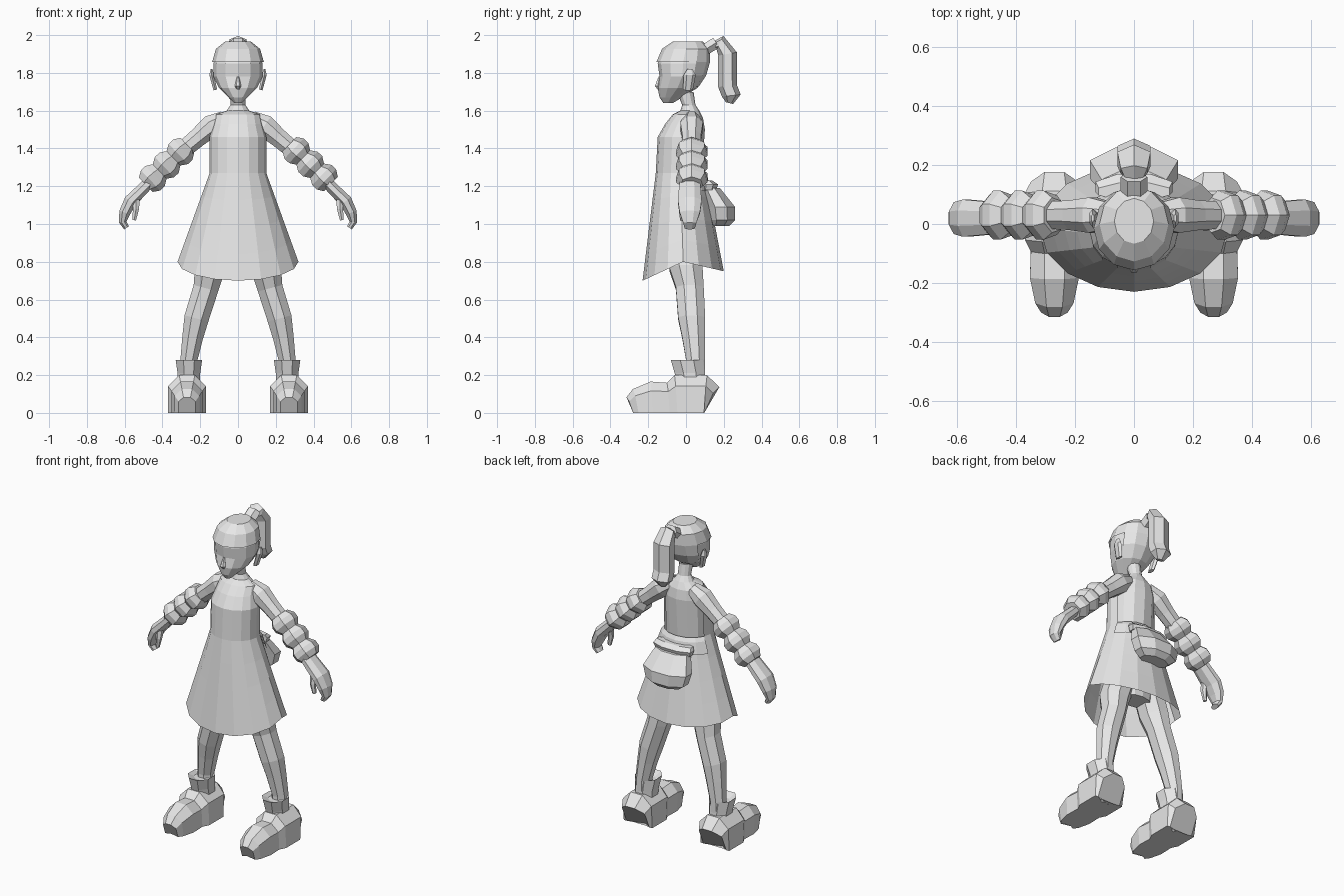
import bpy, bmesh, math
from mathutils import Vector

cube = bpy.data.objects.get("Cube")
if cube:
    bpy.data.objects.remove(cube)

gray = bpy.data.materials.new("light_gray")
gray.use_nodes = True
gray.diffuse_color = (.8, .8, .8, 1)
gray.node_tree.nodes["Principled BSDF"].inputs["Base Color"].default_value = gray.diffuse_color

SIDEWAYS, DEPTH = Vector((1, 0, 0)), Vector((0, 1, 0))


def skin(name, rings, close_start=True, close_end=True, keep=None):
    """Bridge equal rings of points into one flat-shaded object."""
    bm = bmesh.new()
    rows = [[bm.verts.new(point) for point in ring] for ring in rings]
    count = len(rows[0])
    for low, high in zip(rows, rows[1:]):
        for i in range(count):
            j = (i + 1) % count
            face = bm.faces.new((low[i], low[j], high[j], high[i]))
            if keep and not keep(face.calc_center_median()):
                bm.faces.remove(face)
    if close_start:
        bm.faces.new(rows[0])
    if close_end:
        bm.faces.new(rows[-1])
    loose = [vert for vert in bm.verts if not vert.link_faces]
    bmesh.ops.delete(bm, geom=loose, context='VERTS')
    bmesh.ops.recalc_face_normals(bm, faces=bm.faces)
    mesh = bpy.data.meshes.new(name)
    bm.to_mesh(mesh)
    bm.free()
    mesh.materials.append(gray)
    bpy.context.scene.collection.objects.link(bpy.data.objects.new(name, mesh))


def polygon(sides, flat):
    """Unit polygon; flat puts its sides rather than its corners on the axes."""
    half = math.pi / sides if flat else 0
    grow = 1 / math.cos(half)
    angles = [math.tau * i / sides + half for i in range(sides)]
    return [(math.cos(angle) * grow, math.sin(angle) * grow) for angle in angles]


def tube(name, points, across, wide=1, sides=8, flat=True, floor=None):
    """Sweep along a path of (x, y, z, radius), stretched by wide along one axis."""
    path = [Vector(point[:3]) for point in points]
    rings = []
    for k, centre in enumerate(path):
        tangent = path[min(k + 1, len(path) - 1)] - path[max(k - 1, 0)]
        normal = across.cross(tangent).normalized()
        radius = points[k][3]
        ring = [centre + radius * (normal * c + across * wide * s)
                for c, s in polygon(sides, flat)]
        for point in ring:
            if floor and point.z < floor:
                point.z = 0
        rings.append(ring)
    skin(name, rings)


def stack(name, levels, sides=12, x=0, flat=False, dip=None, **options):
    """Level rings of (z, front y, back y, half width)."""
    rings = []
    for z, front, back, width in levels:
        middle, depth = (front + back) / 2, (back - front) / 2
        rings.append([Vector((x + width * c, middle + depth * s, z + (dip(z, s) if dip else 0)))
                      for c, s in polygon(sides, flat)])
    skin(name, rings, **options)


# Head, with a hair cap grown from its upper levels, and a nose
head = [(1.64, -.12, -.07, .02), (1.67, -.14, -.02, .05), (1.72, -.15, .06, .1),
        (1.78, -.14, .1, .13), (1.85, -.15, .12, .13), (1.92, -.12, .12, .11),
        (1.96, -.06, .08, .06)]
stack("head", head)
grow = .007
stack("hair_cap", [(z + grow, front - grow, back + grow, width + grow)
                   for z, front, back, width in head[2:]],
      close_start=False, keep=lambda centre: centre.z > 1.88 or centre.y > .04)
tube("nose", [(0, -.14, 1.78, .005), (0, -.15, 1.73, .015), (0, -.14, 1.71, .006)],
     SIDEWAYS, sides=6)

# Ponytail with its tie
tube("hair_tie", [(0, .08, 1.91, .03), (0, .16, 1.96, .03)], SIDEWAYS, wide=1.3, sides=6)
tube("ponytail", [(0, .14, 1.94, .02), (0, .18, 1.96, .04), (0, .22, 1.9, .05),
                  (0, .22, 1.73, .05), (0, .24, 1.68, .05), (0, .23, 1.64, .02)],
     SIDEWAYS, wide=1.3, sides=6, flat=False)

# Body and neck
stack("torso", [(.8, -.05, .08, .1), (1, -.09, .1, .16), (1.2, -.1, .08, .13),
                (1.5, -.11, .1, .13), (1.56, -.06, .09, .11), (1.6, -.03, .07, .06),
                (1.63, -.02, .05, .04), (1.7, -.05, .04, .04)])

# Flared skirt whose hem dips at the front and back
waist, hem = 1.27, .8
waist_ring, hem_ring = Vector((-.16, .1, .15)), Vector((-.23, .2, .32))


def skirt_level(amount, lift=0):
    front, back, width = waist_ring.lerp(hem_ring, amount)
    return waist + (hem - waist) * amount, front - lift, back + lift, width + lift


def hem_dip(z, s):
    return (waist - z) / (waist - hem) * (.1 * s if s < 0 else -.05 * s)


steps = 4
stack("skirt", [skirt_level(i / steps) for i in range(steps + 1)], sides=16, dip=hem_dip,
      close_start=False, close_end=False)

# Bodice, open at the back above a raised band
stack("bodice", [(waist, *waist_ring), (1.46, -.15, .1, .15), (1.53, -.11, .1, .13),
                 (1.58, -.07, .1, .12), (1.6, -.03, .07, .06)], sides=16,
      close_start=False, close_end=False, keep=lambda centre: centre.y < .02)
stack("back_band", [skirt_level(.2, .01), skirt_level(.05, .01), skirt_level(0)], sides=16,
      close_start=False, close_end=False, keep=lambda centre: centre.y > .03)

# Pouch on the back
stack("pouch", [(.99, .13, .23, .09), (1.02, .12, .26, .13), (1.09, .11, .26, .15),
                (1.19, .08, .18, .11)], sides=8, flat=True)
stack("pouch_flap", [(1.18, .08, .16, .12), (1.21, .08, .17, .13), (1.23, .08, .14, .12)],
      sides=8, flat=True)

for side, mirror in (("left", 1), ("right", -1)):
    def limb(part, points, across=DEPTH, **options):
        tube(f"{side}_{part}", [(mirror * x, y, z, radius) for x, y, z, radius in points],
             across, **options)

    limb("ear", [(.12, .01, 1.71, .01), (.14, .02, 1.79, .012), (.14, .02, 1.82, .005)],
         wide=2.3, sides=6)

    # Arm, and a sleeve of alternating puffs and pinches
    arm_y = .03
    limb("arm", [(.07, arm_y, 1.56, .04), (.14, arm_y, 1.52, .06), (.21, arm_y, 1.46, .05),
                 (.4, arm_y, 1.3, .04)])
    cuff_start, cuff_end = Vector((.27, arm_y, 1.42)), Vector((.49, arm_y, 1.21))
    puffs = 9
    limb("sleeve", [(*cuff_start.lerp(cuff_end, i / puffs), .07 if i % 3 else .05)
                    for i in range(puffs + 1)], wide=1.1, sides=7)

    # Curled hand with thumb
    hand_y = .02
    limb("hand", [(.47, hand_y, 1.22, .03), (.57, hand_y, 1.12, .035), (.6, hand_y, 1.06, .03),
                  (.61, hand_y, 1.01, .02), (.59, hand_y, .98, .015)], wide=1.8)
    limb("thumb", [(.54, -.01, 1.13, .02), (.54, -.02, 1.08, .016), (.55, -.02, 1.02, .01)],
         sides=6)

    # Leg
    limb("leg", [(.08, 0, .97, .08), (.15, 0, .76, .08), (.17, .02, .66, .067),
                 (.22, .03, .5, .065), (.24, .04, .4, .055), (.26, .05, .28, .045),
                 (.26, .05, .15, .045)], wide=1.1)

    # Chunky shoe resting on the floor, and a flared ankle cuff
    limb("shoe", [(.27, y, height, height) for y, height in
                  ((.12, .08), (.1, .1), (-.05, .1), (-.09, .08), (-.18, .083),
                   (-.26, .065), (-.29, .045))], across=SIDEWAYS, floor=.06)
    stack(f"{side}_cuff", [(.14, -.04, .1, .06), (.21, -.06, .1, .06), (.28, -.08, .09, .07),
                           (.26, -.03, .07, .05)], sides=8, x=mirror * .26, flat=True)
